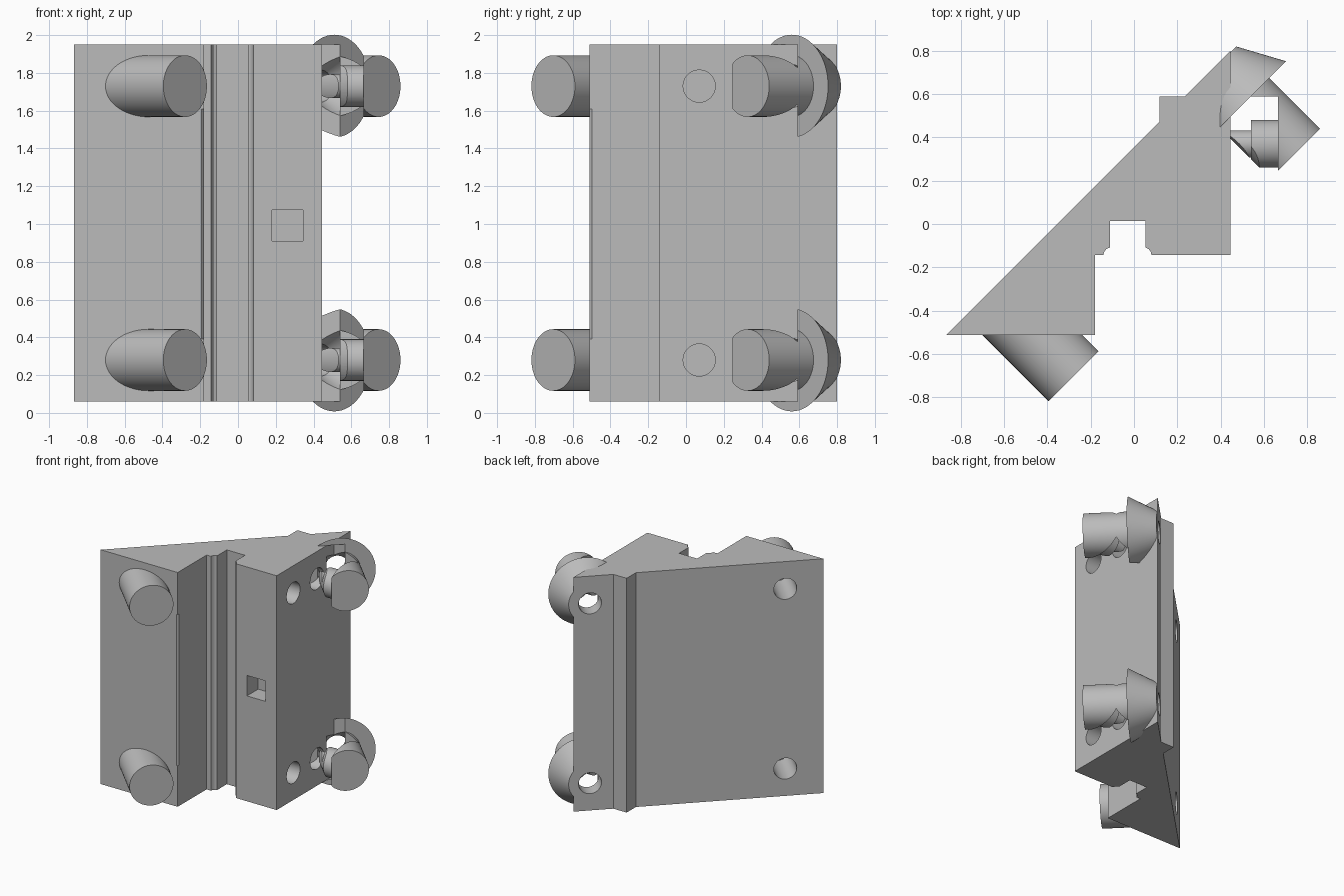
import bpy, bmesh, math
from mathutils import Vector

if "Cube" in bpy.data.objects:
    bpy.data.objects.remove(bpy.data.objects["Cube"])

grey = bpy.data.materials.new("plain grey")
grey.diffuse_color = (0.5, 0.5, 0.5, 1)
grey.use_nodes = True
grey.node_tree.nodes["Principled BSDF"].inputs["Base Color"].default_value = grey.diffuse_color

Z0, Z1 = 0.06, 1.95                 # bottom and top of the block
LEVELS = {"lower": 0.28, "upper": 1.73}
DIAG = Vector((-1, 1, 0)).normalized()   # pegs point along this diagonal


def finish(name, bm):
    bmesh.ops.recalc_face_normals(bm, faces=bm.faces)
    me = bpy.data.meshes.new(name)
    bm.to_mesh(me)
    bm.free()
    me.materials.append(grey)
    ob = bpy.data.objects.new(name, me)
    bpy.context.collection.objects.link(ob)
    return ob


def prism(name, outline, z0, z1):
    bm = bmesh.new()
    f = bm.faces.new([bm.verts.new((x, y, z0)) for x, y in outline])
    r = bmesh.ops.extrude_face_region(bm, geom=[f])
    vs = [v for v in r["geom"] if isinstance(v, bmesh.types.BMVert)]
    bmesh.ops.translate(bm, verts=vs, vec=(0, 0, z1 - z0))
    return finish(name, bm)


def box(x0, x1, y0, y1, z0, z1):
    return prism("cutter", [(x0, y0), (x1, y0), (x1, y1), (x0, y1)], z0, z1)


def turned(name, start, axis, profile, n=64):
    """Solid of revolution from (distance, radius) pairs along an axis."""
    axis = Vector(axis).normalized()
    side = axis.cross(Vector((0, 0, 1)))
    up = Vector((0, 0, 1))
    bm = bmesh.new()
    rings = []
    for d, r in profile:
        ring = []
        for i in range(n):
            a = 2 * math.pi * i / n
            p = Vector(start) + axis * d + (side * math.cos(a) + up * math.sin(a)) * r
            ring.append(bm.verts.new(p))
        rings.append(ring)
    for a, b in zip(rings, rings[1:]):
        for i in range(n):
            j = (i + 1) % n
            bm.faces.new((a[i], a[j], b[j], b[i]))
    bm.faces.new(rings[0])
    bm.faces.new(rings[-1])
    return finish(name, bm)


def boolean(ob, cutter, op="DIFFERENCE"):
    m = ob.modifiers.new("bool", "BOOLEAN")
    m.operation, m.solver, m.object = op, "EXACT", cutter
    bpy.ops.object.select_all(action="DESELECT")
    bpy.context.view_layer.objects.active = ob
    ob.select_set(True)
    bpy.ops.object.modifier_apply(modifier=m.name)
    bpy.data.objects.remove(cutter)


def smooth(ob):
    bpy.ops.object.select_all(action="DESELECT")
    bpy.context.view_layer.objects.active = ob
    ob.select_set(True)
    bpy.ops.object.shade_smooth_by_angle(angle=math.radians(25))


# Wedge block with a front slot and a rear ridge
block = prism("wedge_block", [
    (-0.867, -0.512), (-0.18, -0.512), (-0.18, -0.143), (-0.142, -0.143),
    (-0.137, -0.127), (-0.127, -0.115), (-0.11, -0.108), (-0.11, 0.015),
    (0.052, 0.015), (0.052, -0.108), (0.067, -0.115), (0.077, -0.127),
    (0.081, -0.143), (0.445, -0.143), (0.445, 0.8), (0.235, 0.59),
    (0.117, 0.59), (0.117, 0.472)], Z0, Z1)
# Square socket and the chamfer on the front corner
boolean(block, box(0.18, 0.345, -0.3, 0.0, 0.91, 1.075))
boolean(block, prism("cutter", [(-0.194, -0.53), (-0.16, -0.53), (-0.16, -0.498),
                                (-0.18, -0.498), (-0.192, -0.512)], 0.39, 1.61))


def front_bore(z):
    return turned("cutter", (-0.72, -0.26, z), -DIAG, [(0, 0.085), (0.40, 0.085)])


def rear_bore(z):
    return turned("cutter", (0.51, 0.56, z), DIAG,
                  [(-0.002, 0.163), (0.1, 0.085), (0.35, 0.085)])


for level, z in LEVELS.items():
    # Round holes in the block
    boolean(block, front_bore(z))
    boolean(block, rear_bore(z))
    for y in (0.07, 0.37):
        boolean(block, turned("cutter", (0.5, y, z), (-1, 0, 0), [(0, 0.085), (0.32, 0.085)]))

    # Front peg, rooted in the block
    peg = turned(level + "_front_peg", (-0.28, -0.703, z), DIAG, [(0, 0.163), (0.435, 0.163)])
    boolean(peg, front_bore(z))
    smooth(peg)

    # Flared collar around the rear corner
    collar = turned(level + "_collar", (0.51, 0.56, z), DIAG, [(0, 0.272), (0.21, 0.158)])
    boolean(collar, rear_bore(z))
    boolean(collar, box(0.445, 0.665, 0.2, 0.59, Z0, Z1))
    smooth(collar)

    # Rear peg, notched around the bolt
    rear = turned(level + "_rear_peg", (0.745, 0.325, z), DIAG, [(0, 0.163), (0.3323, 0.163)])
    boolean(rear, box(0.2, 0.665, 0.0, 0.59, z - 0.3, z + 0.3))
    smooth(rear)

    # Bolt crossing the notch, trimmed to the peg's round outline
    bolt = turned(level + "_bolt", (0.445, 0.37, z), (1, 0, 0),
                  [(0, 0.063), (0.095, 0.063), (0.095, 0.11), (0.222, 0.11)])
    boolean(bolt, turned("cutter", (0.95, 0.12, z), DIAG, [(0, 0.163), (0.9, 0.163)]), "INTERSECT")
    smooth(bolt)

smooth(block)
